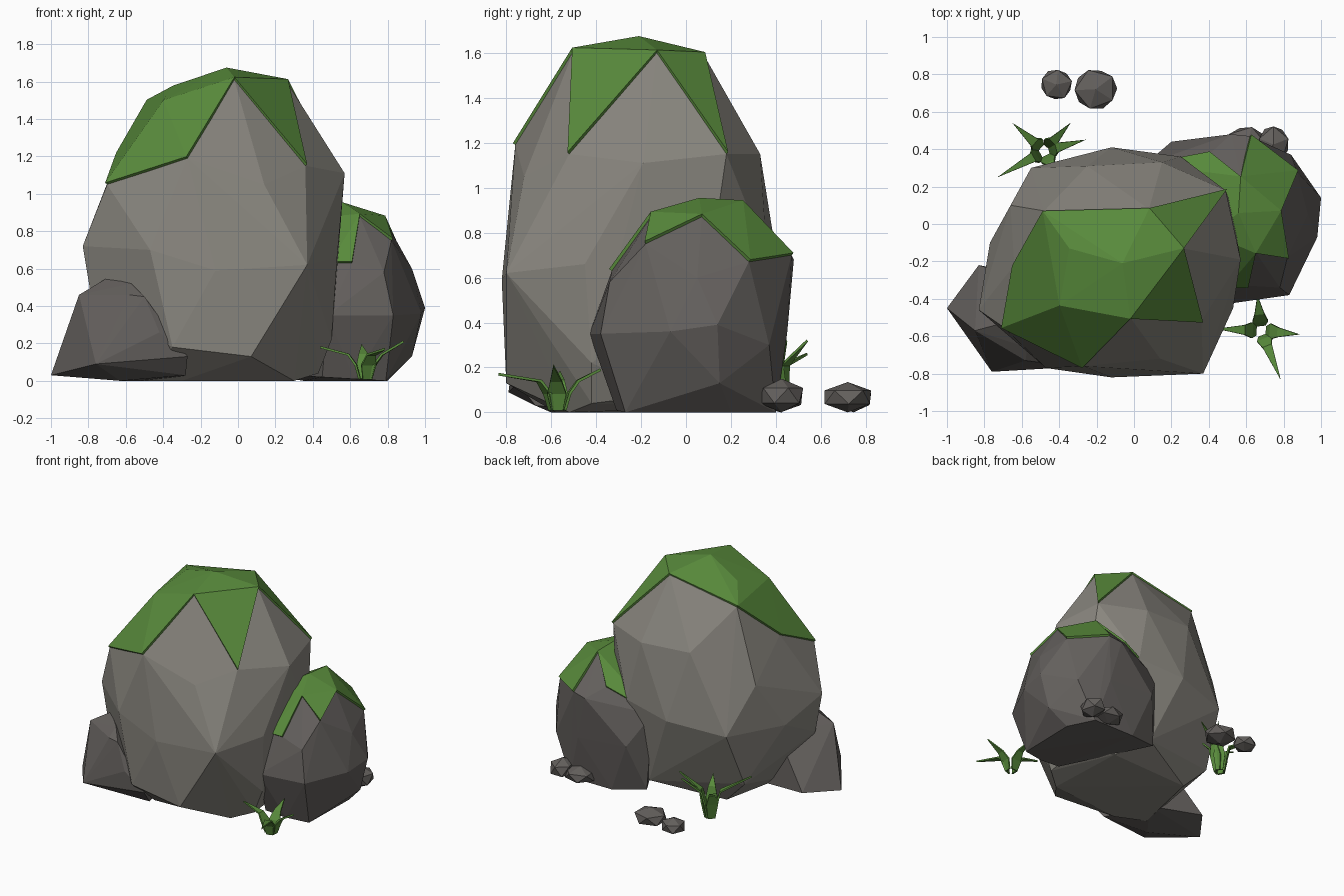
import bpy, bmesh, math, random
from mathutils import Vector

random.seed(4)


def material(name, rgb):
    m = bpy.data.materials.new(name)
    m.diffuse_color = (*rgb, 1)
    return m


PALE = material("pale stone", (0.25, 0.238, 0.21))
DARK = material("dark stone", (0.125, 0.115, 0.108))
GREEN = material("moss green", (0.10, 0.26, 0.045))


def finish(name, bm, mat, thickness=0.0, offset=0.0):
    me = bpy.data.meshes.new(name)
    bm.to_mesh(me)
    bm.free()
    me.materials.append(mat)
    ob = bpy.data.objects.new(name, me)
    bpy.context.collection.objects.link(ob)
    if thickness:
        s = ob.modifiers.new("thickness", 'SOLIDIFY')
        s.thickness = thickness
        s.offset = offset
    return ob


def boulder(name, mat, body, cap=()):
    """Faceted hull; faces spanned only by cap points also get a moss layer."""
    bm = bmesh.new()
    for p in body:
        bm.verts.new(p)
    cap_verts = {bm.verts.new(p) for p in cap}
    bmesh.ops.convex_hull(bm, input=bm.verts[:])
    loose = [v for v in bm.verts if not v.link_faces]
    cap_verts -= set(loose)
    bmesh.ops.delete(bm, geom=loose, context='VERTS')
    bmesh.ops.recalc_face_normals(bm, faces=bm.faces[:])
    mossy = [f for f in bm.faces if all(v in cap_verts for v in f.verts)]
    if mossy:
        moss = bmesh.new()
        copy = {v: moss.verts.new(v.co) for v in cap_verts}
        for f in mossy:
            moss.faces.new([copy[v] for v in f.verts])
        finish(name + "_moss", moss, GREEN, 0.03, 0.0)
    finish(name, bm, mat)


# Large boulder with its moss cap
boulder("large_boulder", PALE, [
    # shoulders
    (0.14, -0.72, 1.05), (0.57, -0.19, 1.11), (0.15, 0.33, 1.15),
    (-0.25, 0.31, 1.17), (-0.66, 0.10, 0.95),
    # waist
    (-0.47, -0.77, 0.70), (-0.12, -0.82, 0.59), (0.37, -0.80, 0.62),
    (0.53, -0.45, 0.66), (0.52, 0.10, 0.60), (0.25, 0.36, 0.70),
    (-0.12, 0.41, 0.65), (-0.55, 0.30, 0.60), (-0.77, -0.10, 0.60),
    (-0.83, -0.46, 0.72),
    # foot
    (-0.78, -0.45, 0.42), (-0.35, -0.78, 0.18), (0.07, -0.80, 0.13),
    (0.50, -0.42, 0.22), (0.43, -0.42, 0.04), (0.44, -0.10, 0.08),
    (0.10, 0.30, 0.10), (-0.58, 0.12, 0.18), (-0.52, -0.48, 0.0),
    (-0.40, 0.08, 0.0), (0.25, 0.08, 0.02), (0.30, -0.52, 0.0),
    (-0.30, -0.58, 0.0),
], [
    (-0.06, -0.21, 1.66), (-0.02, -0.50, 1.61), (0.26, -0.13, 1.60),
    (0.08, 0.08, 1.59), (-0.34, -0.13, 1.565), (-0.39, -0.43, 1.49),
    (-0.48, 0.07, 1.49), (-0.64, -0.22, 1.21), (-0.70, -0.55, 1.05),
    (-0.27, -0.76, 1.19), (0.36, -0.52, 1.15), (0.49, 0.18, 1.15),
])

# Right boulder with its moss cap
boulder("right_boulder", DARK, [
    (0.78, -0.34, 0.58), (0.93, 0.05, 0.60), (0.52, 0.48, 0.68),
    (1.00, 0.14, 0.39), (0.98, -0.07, 0.36), (0.83, -0.38, 0.35),
    (0.48, -0.43, 0.35), (0.60, 0.45, 0.35),
    (0.20, 0.44, 0.38), (0.84, 0.37, 0.30), (0.93, 0.15, 0.13),
    (0.45, -0.31, 0.02), (0.62, -0.31, 0.01), (0.79, -0.27, 0.0),
    (0.80, 0.20, 0.0), (0.70, 0.40, 0.0), (0.35, 0.40, 0.0),
    (0.10, 0.33, 0.04),
], [
    (0.56, 0.06, 0.94), (0.57, 0.25, 0.93), (0.65, -0.15, 0.88),
    (0.78, 0.07, 0.87), (0.61, -0.33, 0.63), (0.50, -0.33, 0.63),
    (0.82, -0.18, 0.75), (0.87, 0.28, 0.67), (0.62, 0.47, 0.70),
    (0.41, 0.38, 0.76), (0.06, 0.32, 0.62), (0.42, -0.05, 0.86),
])

# Left low boulder
boulder("left_boulder", DARK, [
    (-1.00, -0.45, 0.03), (-0.85, -0.57, 0.46), (-0.76, -0.79, 0.09),
    (-0.28, -0.67, 0.03), (-0.27, -0.75, 0.13), (-0.42, -0.77, 0.26),
    (-0.50, -0.74, 0.45), (-0.70, -0.53, 0.55), (-0.57, -0.66, 0.52),
    (-0.58, -0.73, 0.46), (-0.57, -0.30, 0.40), (-0.63, -0.60, 0.0),
    (-0.83, -0.22, 0.05), (-0.40, -0.30, 0.0),
])


# Pebbles: flattened, slightly irregular balls resting on the ground
def pebble(name, x, y, rx, ry, h):
    bm = bmesh.new()
    bmesh.ops.create_icosphere(bm, subdivisions=1, radius=1)
    turn = random.uniform(0, math.tau)
    for v in bm.verts:
        k = random.uniform(0.98, 1.08)
        a = math.atan2(v.co.y, v.co.x) + turn
        r = math.hypot(v.co.x, v.co.y) * k
        v.co = Vector((x + rx * r * math.cos(a), y + ry * r * math.sin(a),
                       h / 2 * (1 + v.co.z)))
    finish(name, bm, DARK)


pebble("pebble_back_small", -0.415, 0.745, 0.09, 0.088, 0.12)
pebble("pebble_back_large", -0.205, 0.72, 0.12, 0.115, 0.135)
pebble("pebble_side_long", 0.60, 0.42, 0.12, 0.11, 0.12)
pebble("pebble_side_tall", 0.745, 0.425, 0.09, 0.11, 0.15)


# Grass tufts: upright blades that bend outward to a point
def tuft(name, cx, cy, knee_r, knee_z, tips):
    bm = bmesh.new()
    for tx, ty, tz in tips:
        out = Vector((tx - cx, ty - cy, 0))
        length = out.length
        out.normalize()
        side = Vector((-out.y, out.x, 0))
        rows = []
        for r, z, w in ((0.03, 0.01, 0.026), (0.05, knee_z * 0.6, 0.042),
                        (knee_r, knee_z, 0.026)):
            c = Vector((cx, cy, z)) + out * r
            rows.append([bm.verts.new(c + side * w), bm.verts.new(c - side * w)])
        tip = bm.verts.new(Vector((cx, cy, tz)) + out * length)
        for a, b in zip(rows, rows[1:]):
            bm.faces.new((a[0], a[1], b[1], b[0]))
        bm.faces.new((rows[-1][0], rows[-1][1], tip))
    finish(name, bm, GREEN, 0.012)


tuft("front_grass", 0.68, -0.57, 0.09, 0.14, [
    (0.785, -0.835, 0.17), (0.44, -0.56, 0.18), (0.66, -0.38, 0.19),
    (0.885, -0.59, 0.21)])
tuft("back_grass", -0.48, 0.39, 0.07, 0.21, [
    (-0.65, 0.54, 0.26), (-0.34, 0.54, 0.32), (-0.26, 0.45, 0.32),
    (-0.73, 0.25, 0.33), (-0.42, 0.27, 0.28)])
